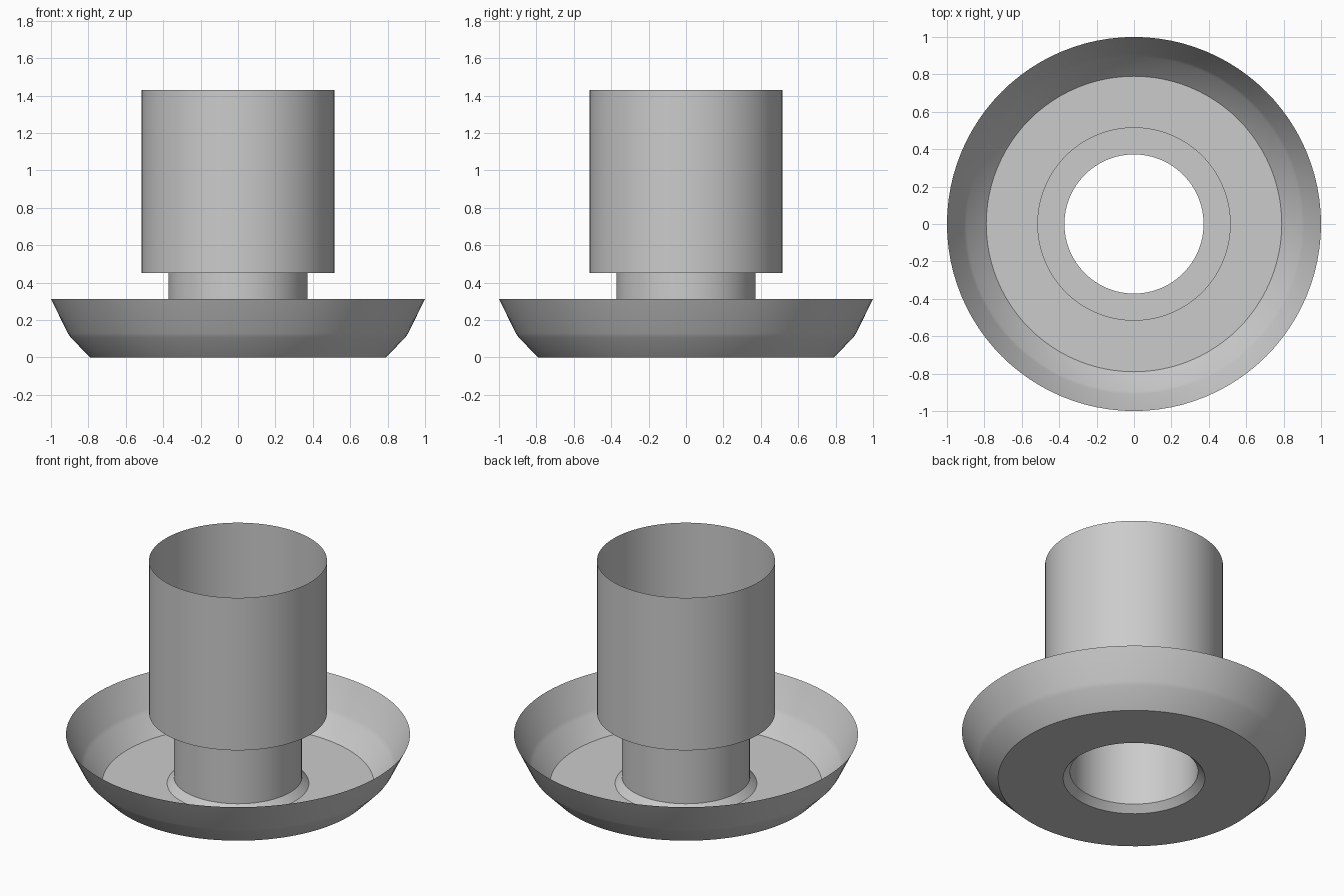
import bpy, bmesh, math

SEGMENTS = 96

cube = bpy.data.objects.get("Cube")
if cube:
    bpy.data.objects.remove(cube, do_unlink=True)

# Single plain grey finish
grey = bpy.data.materials.new("plain_grey")
grey.use_nodes = True
colour = (0.6, 0.6, 0.6, 1)
grey.diffuse_color = colour
grey.node_tree.nodes["Principled BSDF"].inputs["Base Color"].default_value = colour


def lathe(name, profile):
    """Turn a (radius, height) profile around z into an open sheet."""
    bm = bmesh.new()
    angles = [2 * math.pi * i / SEGMENTS for i in range(SEGMENTS)]
    rings = [[bm.verts.new((r * math.cos(a), r * math.sin(a), z)) for a in angles]
             for r, z in profile]
    for low, high in zip(rings, rings[1:]):
        for i in range(SEGMENTS):
            j = (i + 1) % SEGMENTS
            bm.faces.new((low[i], low[j], high[j], high[i]))
    mesh = bpy.data.meshes.new(name)
    bm.to_mesh(mesh)
    bm.free()
    mesh.materials.append(grey)
    obj = bpy.data.objects.new(name, mesh)
    bpy.context.collection.objects.link(obj)
    bpy.ops.object.select_all(action="DESELECT")
    obj.select_set(True)
    bpy.context.view_layer.objects.active = obj
    bpy.ops.object.shade_smooth_by_angle(angle=math.radians(30))
    return obj


NECK = 0.372
CUP = 0.517
STEP = 0.452

# Flared dish with a flat floor and a central hole
lathe("dish", [(1.0, 0.313), (0.91, 0.13), (0.895, 0.107), (0.79, 0), (0.412, 0)])

# Bevelled foot and narrow neck
lathe("neck", [(0.412, 0), (NECK, 0.042), (NECK, STEP)])

# Wide open cup with its ring-shaped floor
lathe("cup", [(NECK, STEP), (CUP, STEP), (CUP, 1.43)])
